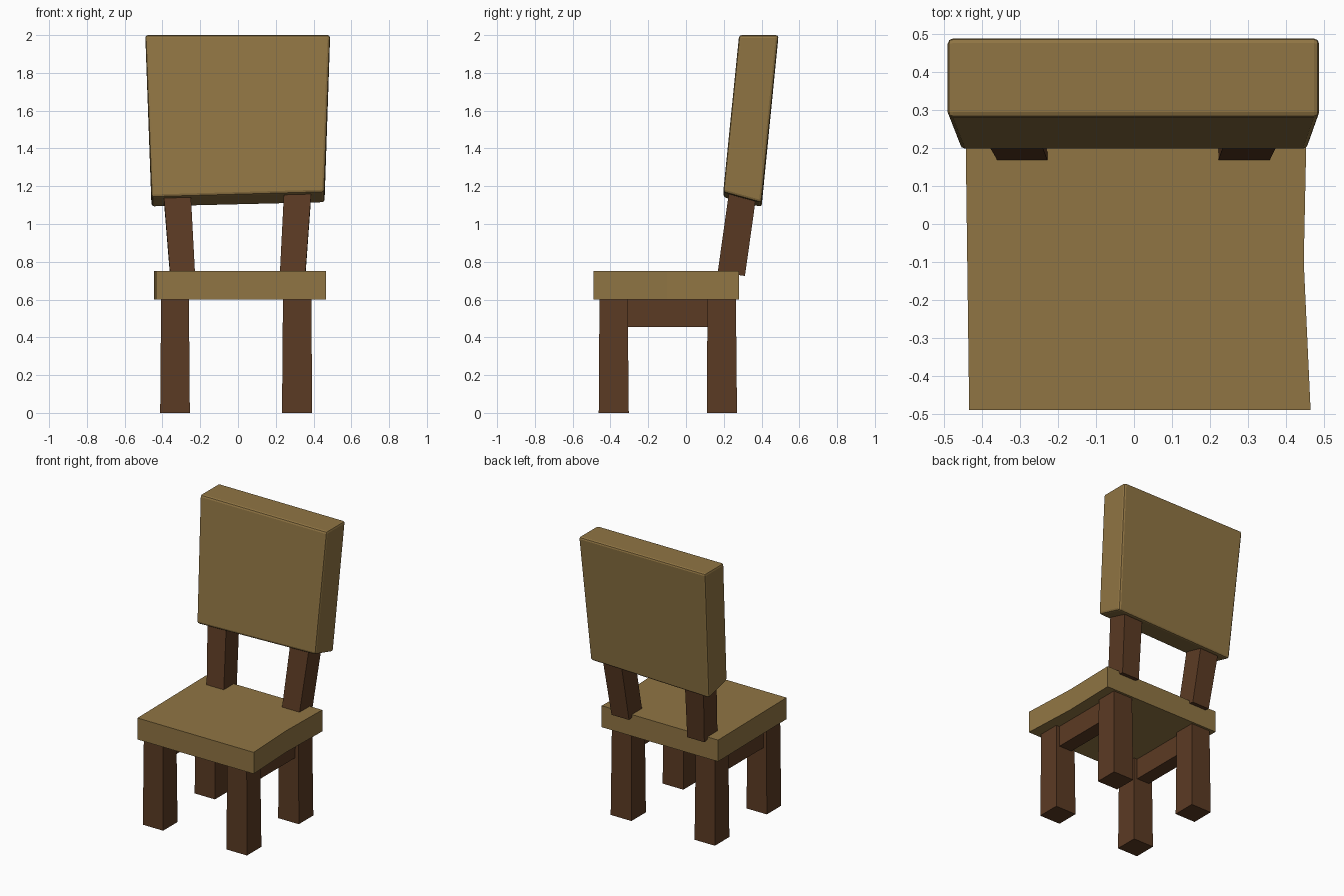
import bpy, bmesh

cube = bpy.data.objects.get("Cube")
if cube:
    bpy.data.objects.remove(cube, do_unlink=True)


def make_material(name, color):
    mat = bpy.data.materials.new(name)
    mat.use_nodes = True
    mat.diffuse_color = color
    mat.node_tree.nodes["Principled BSDF"].inputs["Base Color"].default_value = color
    return mat


tan = make_material("tan wood", (0.28, 0.178, 0.057, 1))
brown = make_material("dark brown wood", (0.105, 0.043, 0.017, 1))


def loft(name, bottom, top, mat, bevel=0):
    """Solid between two outlines with the same number of corners."""
    bm = bmesh.new()
    low = [bm.verts.new(p) for p in bottom]
    high = [bm.verts.new(p) for p in top]
    n = len(low)
    bm.faces.new(low[::-1])
    bm.faces.new(high)
    for i in range(n):
        j = (i + 1) % n
        bm.faces.new((low[i], low[j], high[j], high[i]))
    bmesh.ops.recalc_face_normals(bm, faces=bm.faces)
    mesh = bpy.data.meshes.new(name)
    bm.to_mesh(mesh)
    bm.free()
    mesh.materials.append(mat)
    obj = bpy.data.objects.new(name, mesh)
    bpy.context.collection.objects.link(obj)
    if bevel:
        mod = obj.modifiers.new("Bevel", "BEVEL")
        mod.width = bevel
        mod.segments = 2
    return obj


def rect(x0, x1, y0, y1, z_front, z_back):
    return [(x0, y0, z_front), (x1, y0, z_front), (x1, y1, z_back), (x0, y1, z_back)]


# Seat slab with slightly uneven sides
seat = [(-0.434, -0.49), (0.465, -0.49), (0.447, -0.1), (0.455, 0.28), (-0.444, 0.28)]
loft("seat", [(x, y, 0.6) for x, y in seat], [(x, y, 0.75) for x, y in seat], tan)

# Legs taper slightly upward, with a rail joining each side pair
for side, x0, x1 in (("right", -0.412, -0.255), ("left", 0.233, 0.393)):
    for end, y0, y1 in (("front", -0.462, -0.303), ("back", 0.11, 0.27)):
        loft(f"{end}_{side}_leg", rect(x0, x1, y0, y1, 0, 0),
             rect(x0 + 0.005, x1 - 0.005, y0 + 0.004, y1 - 0.006, 0.61, 0.61), brown)
    loft(f"{side}_rail", rect(x0 + 0.03, x1 - 0.03, -0.32, 0.13, 0.455, 0.455),
         rect(x0 + 0.03, x1 - 0.03, -0.32, 0.13, 0.61, 0.61), brown)

# Posts leaning back and outward
loft("right_back_post", rect(-0.36, -0.228, 0.168, 0.312, 0.745, 0.725),
     rect(-0.397, -0.252, 0.232, 0.376, 1.2, 1.18), brown)
loft("left_back_post", rect(0.222, 0.357, 0.168, 0.312, 0.745, 0.725),
     rect(0.245, 0.39, 0.232, 0.376, 1.2, 1.18), brown)

# Leaning backrest, wider at the top, with a skewed lower edge
loft("backrest",
     [(-0.458, 0.197, 1.142), (0.458, 0.197, 1.168), (0.458, 0.4, 1.112), (-0.458, 0.4, 1.09)],
     rect(-0.491, 0.488, 0.281, 0.49, 2, 2), tan, bevel=0.014)
